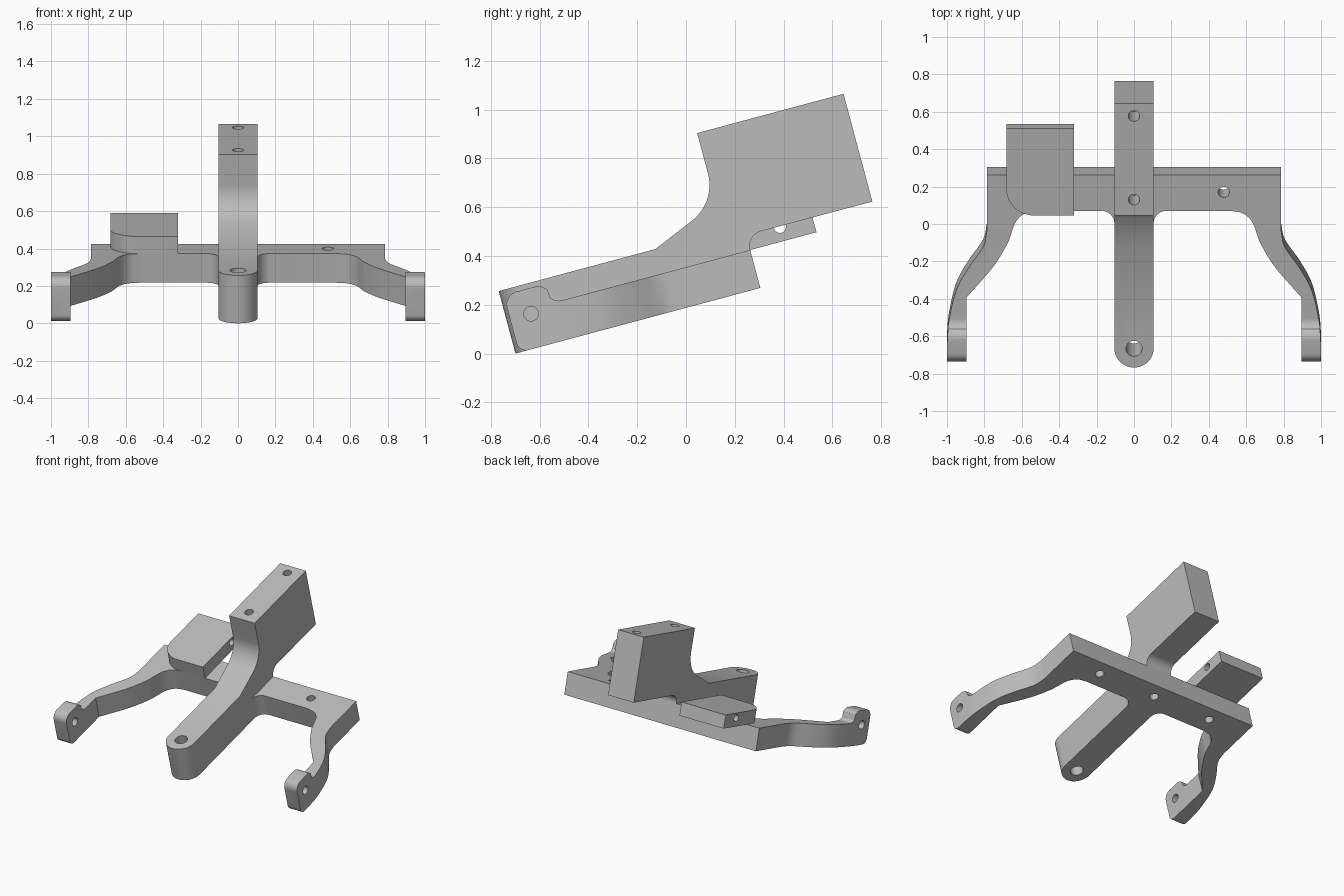
import bpy, bmesh
from math import sin, cos, radians, pi
from mathutils import Matrix, Vector

cube = bpy.data.objects.get("Cube")
if cube:
    bpy.data.objects.remove(cube, do_unlink=True)

grey = bpy.data.materials.new("plain grey")
grey.use_nodes = True
colour = (0.5, 0.5, 0.5, 1)
grey.diffuse_color = colour
grey.node_tree.nodes["Principled BSDF"].inputs["Base Color"].default_value = colour

# Main levels in the untilted frame: underside, bar top, spine top, block top
BASE, BAR, ARM, TOP = 0.181, 0.342, 0.446, 0.861
BACK, FRONT = 0.364, 0.164
HALF = 0.105
TILT = Matrix.Rotation(radians(15), 4, "X")


def arc(cx, cy, r, a0, a1, n=12):
    angles = [radians(a0 + (a1 - a0) * i / n) for i in range(n + 1)]
    return [(cx + r * cos(a), cy + r * sin(a)) for a in angles]


def spline(points, n=6):
    """Smooth curve through the points."""
    p = [Vector(q) for q in points]
    p = [2 * p[0] - p[1]] + p + [2 * p[-1] - p[-2]]
    out = []
    for a, b, c, d in zip(p, p[1:], p[2:], p[3:]):
        for i in range(n):
            t = i / n
            out.append(tuple(b + (c - a) * t / 2 + (2 * a - 5 * b + 4 * c - d) * t * t / 2
                             + (3 * b - a - 3 * c + d) * t ** 3 / 2))
    return out + [points[-1]]


def prism(name, outline, lo, hi, along="z"):
    """Extrude a plan outline upwards, or a side outline sideways."""
    bm = bmesh.new()
    place = (lambda p: (p[0], p[1], lo)) if along == "z" else (lambda p: (lo, p[0], p[1]))
    verts = [bm.verts.new(place(p)) for p in outline]
    face = bm.faces.new(verts)
    grown = bmesh.ops.extrude_face_region(bm, geom=[face])["geom"]
    step = (0, 0, hi - lo) if along == "z" else (hi - lo, 0, 0)
    bmesh.ops.translate(bm, vec=step, verts=[g for g in grown if isinstance(g, bmesh.types.BMVert)])
    bmesh.ops.remove_doubles(bm, verts=bm.verts, dist=0.0001)
    bmesh.ops.recalc_face_normals(bm, faces=bm.faces)
    mesh = bpy.data.meshes.new(name)
    bm.to_mesh(mesh)
    bm.free()
    mesh.materials.append(grey)
    obj = bpy.data.objects.new(name, mesh)
    bpy.context.collection.objects.link(obj)
    return obj


def combine(obj, other, operation):
    mod = obj.modifiers.new(operation.lower(), "BOOLEAN")
    mod.operation, mod.object, mod.solver = operation, other, "EXACT"
    bpy.context.view_layer.objects.active = obj
    bpy.ops.object.modifier_apply(modifier=mod.name)
    bpy.data.objects.remove(other, do_unlink=True)


def drill(obj, a, b, r, lo, hi, along="z"):
    combine(obj, prism("drill", arc(a, b, r, 0, 360, 32)[:-1], lo, hi, along), "DIFFERENCE")


# Yoke: crossbar and two bent arms, from a mirrored plan
outer = spline([(0.787, 0.05), (0.807, -0.036), (0.888, -0.157), (0.952, -0.28),
                (0.99, -0.447), (1.0, -0.56)])
inner = spline([(0.895, -0.315), (0.754, -0.147), (0.679, -0.022), (0.658, 0.034),
                (0.631, 0.105), (0.583, 0.15), (0.52, FRONT)])
fillet = 0.068
plan = ([(0.787, BACK)] + outer + [(1.0, -0.66), (0.895, -0.66)] + inner
        + arc(HALF + fillet, FRONT - fillet, fillet, 90, 180))
plan += [(-x, y) for x, y in reversed(plan)]
yoke = prism("yoke", plan, BASE - 0.05, 0.6)

# Side shape with the raised rounded lugs at the arm ends
lug_top = 0.425
lug = (arc(-0.62, BASE + 0.04, 0.04, 270, 180, 8) + arc(-0.605, lug_top - 0.055, 0.055, 180, 90, 8)
       + arc(-0.53, lug_top - 0.06, 0.06, 90, 35, 8) + arc(-0.433, BAR + 0.055, 0.055, 215, 270, 8))
side = lug + [(0.5, BAR), (0.5, BASE)]
combine(yoke, prism("yoke_side", side, -1.1, 1.1, "x"), "INTERSECT")
drill(yoke, -0.571, 0.322, 0.03, -1.2, 1.2, "x")

# Spine: long centre arm rising into the tall rear block
bend = 0.185
profile = ([(-0.8, BASE), (BACK, BASE), (BACK, BAR)]
           + arc(BACK + 0.062, BAR + 0.001, 0.062, 180, 90)
           + [(0.899, 0.404), (0.899, TOP), (0.278, TOP)]
           + arc(0.278 - bend, 0.69, bend, 0, -66, 16)
           + [(-0.01, ARM), (-0.8, ARM)])
spine = prism("spine", profile, -HALF, HALF, "x")
nose = arc(0, -0.675 + HALF, HALF, 180, 360, 24) + [(HALF, 1.2), (-HALF, 1.2)]
combine(spine, prism("spine_plan", nose, 0, 1.2), "INTERSECT")
combine(spine, yoke, "UNION")
spine.name = "yoke_and_spine"

# Screw holes: nose, block top, crossbar
drill(spine, 0, -0.57, 0.043, 0, 0.6)
for y in (0.365, 0.829):
    drill(spine, 0, y, 0.03, TOP - 0.2, TOP + 0.1)
for x in (-0.48, 0, 0.48):
    drill(spine, x, 0.268, 0.03, 0, BAR if x == 0 else 0.4)

# Side block on the crossbar with one rounded corner and a cross hole
corner = 0.15
block_plan = (arc(-0.683 + corner, FRONT + corner, corner, 180, 270, 16)
              + [(-0.32, FRONT), (-0.32, 0.645), (-0.683, 0.645)])
block = prism("side_block", block_plan, BAR, 0.437)
drill(block, 0.506, 0.402, 0.025, -1, 0, "x")

# Tilt everything and shade
bpy.ops.object.select_all(action="DESELECT")
for obj in (spine, block):
    obj.data.transform(TILT)
    obj.select_set(True)
bpy.context.view_layer.objects.active = spine
bpy.ops.object.shade_smooth_by_angle(angle=radians(30))
